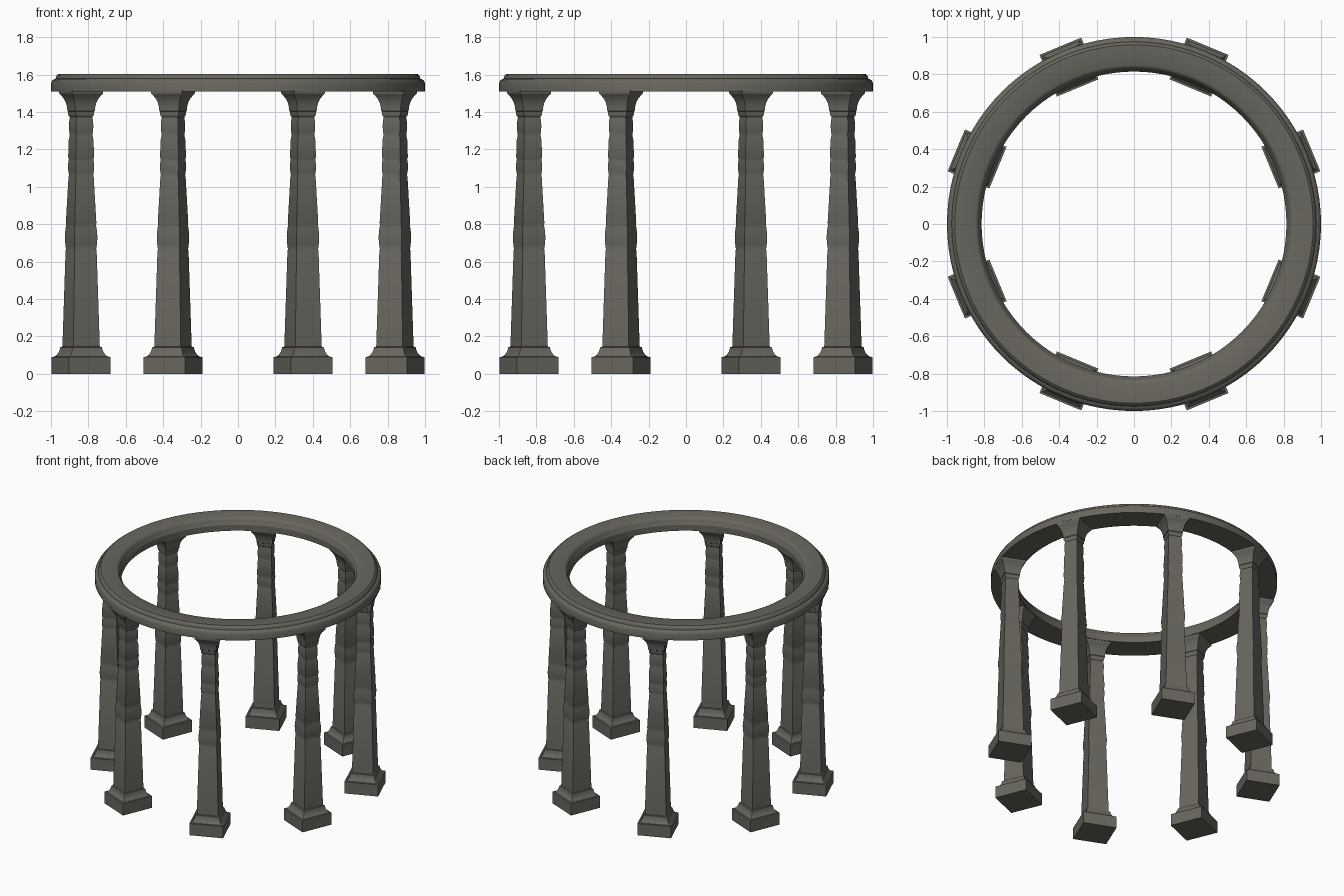
import bpy, bmesh, math

if "Cube" in bpy.data.objects:
    bpy.data.objects.remove(bpy.data.objects["Cube"])

stone = bpy.data.materials.new("grey stone")
stone.diffuse_color = (0.140, 0.132, 0.112, 1)
stone.use_nodes = True
stone.node_tree.nodes["Principled BSDF"].inputs["Base Color"].default_value = stone.diffuse_color


def finish(bm, name):
    bmesh.ops.recalc_face_normals(bm, faces=bm.faces)
    me = bpy.data.meshes.new(name)
    bm.to_mesh(me)
    bm.free()
    me.materials.append(stone)
    me.shade_smooth()
    me.set_sharp_from_angle(angle=math.radians(32))
    return me


def place(me, name, loc=(0, 0, 0), rot=0):
    ob = bpy.data.objects.new(name, me)
    ob.location = loc
    ob.rotation_euler.z = rot
    bpy.context.collection.objects.link(ob)


def arc(z0, z1, a, mid, b, n=6):
    """Bulging moulding from half-width a to b, passing through mid."""
    pts = []
    for i in range(n + 1):
        t = i / n
        h = a + (b - a) * t + (mid - (a + b) / 2) * math.sin(math.pi * t)
        pts.append((h, z0 + (z1 - z0) * t))
    return pts


# Square column: half-width / height profile
profile = [(.1205, 0), (.1205, .09), (.109, .092),
           (.099, .102), (.091, .117), (.087, .132), (.085, .142), (.0765, .145),
           (.0635, .66)]
profile += arc(.665, .80, .0615, .0665, .0605)             # lower bulge
profile += [(.0625, .806), (.0515, 1.055)]                 # upper shaft
profile += arc(1.062, 1.15, .0495, .0535, .0500)           # three small bulges
profile += [(.0530, 1.157), (.0515, 1.225), (.0505, 1.25), (.0470, 1.272)]
profile += arc(1.278, 1.372, .0465, .0500, .0460)
profile += [(.0500, 1.378), (.0530, 1.388), (.0530, 1.402), (.0560, 1.405),
            (.0575, 1.425), (.0625, 1.45), (.071, 1.472), (.081, 1.488),
            (.088, 1.496), (.090, 1.500), (.090, 1.515)]   # flared capital

bm = bmesh.new()
rows = [[bm.verts.new((sx * h, sy * h, z))
         for sx, sy in ((1, 1), (-1, 1), (-1, -1), (1, -1))] for h, z in profile]
for lo, hi in zip(rows, rows[1:]):
    for i in range(4):
        j = (i + 1) % 4
        bm.faces.new((lo[i], lo[j], hi[j], hi[i]))
bm.faces.new(rows[0])
bm.faces.new(rows[-1])
column = finish(bm, "column")

R = 0.908
for k in range(8):
    a = math.radians(22.5 + 45 * k)
    place(column, f"column_{k + 1}", (R * math.cos(a), R * math.sin(a), 0), a)

# Top ring: turned closed section
section = [(.815, 1.51), (1.0, 1.51), (1.0, 1.555), (.994, 1.567), (.984, 1.575),
           (.975, 1.578), (.973, 1.588), (.968, 1.597), (.958, 1.604),
           (.850, 1.604), (.838, 1.598), (.830, 1.586), (.826, 1.572), (.815, 1.555)]
N = 96
bm = bmesh.new()
rings = []
for i in range(N):
    a = 2 * math.pi * i / N
    rings.append([bm.verts.new((r * math.cos(a), r * math.sin(a), z)) for r, z in section])
for i in range(N):
    p, q = rings[i], rings[(i + 1) % N]
    for j in range(len(section)):
        m = (j + 1) % len(section)
        bm.faces.new((p[j], q[j], q[m], p[m]))
place(finish(bm, "top_ring"), "top_ring")
